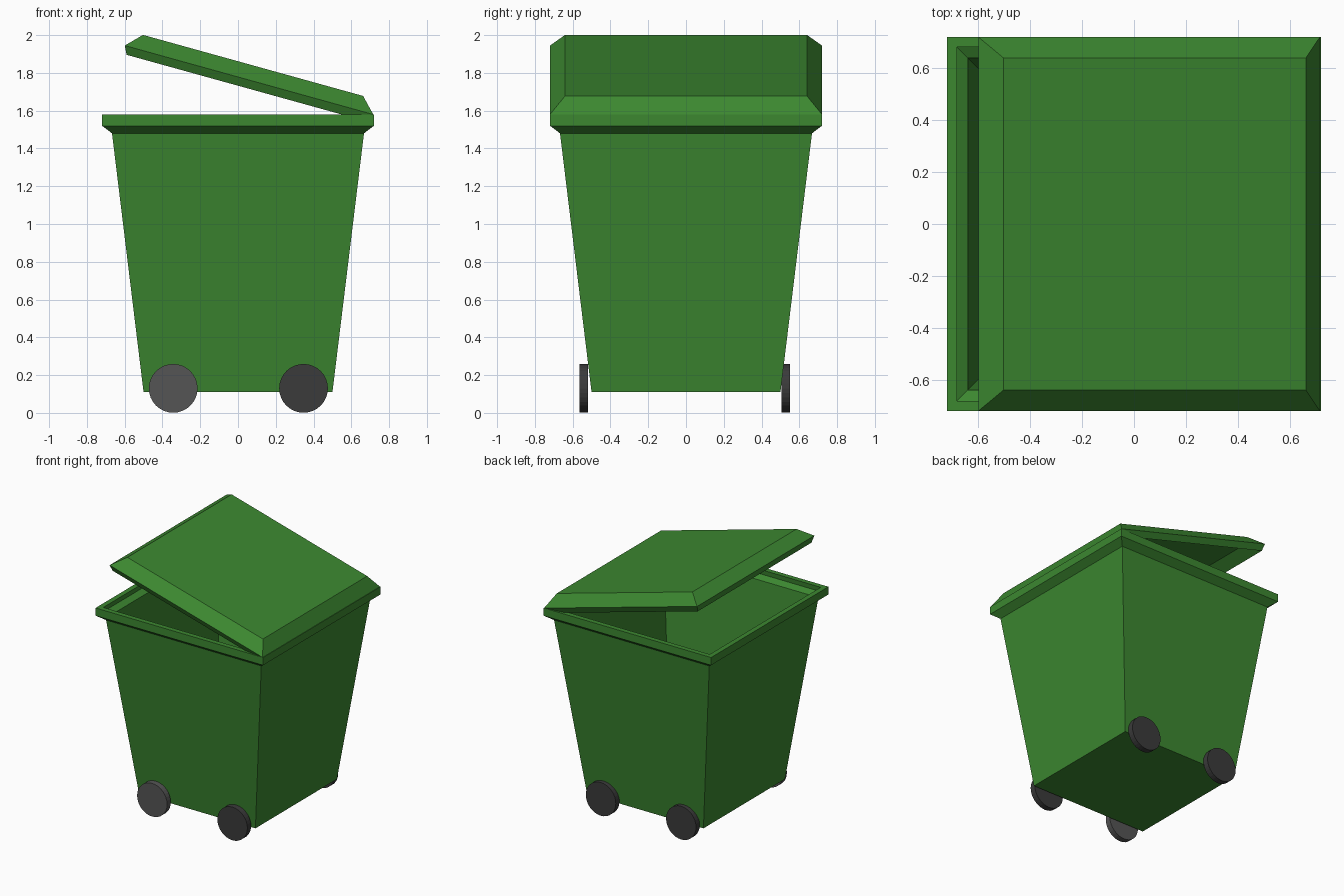
import bpy, bmesh, math

if "Cube" in bpy.data.objects:
    bpy.data.objects.remove(bpy.data.objects["Cube"])


def material(name, rgb):
    m = bpy.data.materials.new(name)
    m.diffuse_color = (*rgb, 1)
    m.use_nodes = True
    m.node_tree.nodes["Principled BSDF"].inputs["Base Color"].default_value = m.diffuse_color
    return m


green = material("green_plastic", (0.045, 0.245, 0.03))
dark = material("dark_rubber", (0.043, 0.043, 0.043))
grey = material("grey_rubber", (0.09, 0.09, 0.09))


def shell(name, rings, cap, thickness):
    """Stack rectangular rings (half_x, half_y, z), cap one end, thicken inward."""
    bm = bmesh.new()
    loops = [[bm.verts.new((sx * hx, sy * hy, z))
              for sx, sy in ((-1, -1), (1, -1), (1, 1), (-1, 1))]
             for hx, hy, z in rings]
    for a, b in zip(loops, loops[1:]):
        for i in range(4):
            j = (i + 1) % 4
            bm.faces.new((a[i], a[j], b[j], b[i]))
    bm.faces.new(loops[0][::-1] if cap == "bottom" else loops[-1])
    mesh = bpy.data.meshes.new(name)
    bm.to_mesh(mesh)
    bm.free()
    ob = bpy.data.objects.new(name, mesh)
    bpy.context.collection.objects.link(ob)
    mesh.materials.append(green)
    mod = ob.modifiers.new("wall", 'SOLIDIFY')
    mod.thickness = thickness
    mod.offset = -1
    return ob


# Tapered bin body with flared rim
shell("bin_body", [(0.5, 0.5, 0.11), (0.667, 0.667, 1.48),
                   (0.72, 0.72, 1.52), (0.72, 0.72, 1.58)], "bottom", 0.055)

# Bevelled lid, propped open about its right edge
tilt = math.radians(15.5)
half = 0.6825
lid = shell("lid", [(half, 0.72, 0), (half - 0.078, 0.64, 0.08)], "top", 0.055)
lid.rotation_euler = (0, tilt, 0)
lid.location = (0.716 - half * math.cos(tilt), 0, 1.58 + half * math.sin(tilt))

# Four wheels outside the front and back walls
for side, y in (("front", -0.542), ("back", 0.528)):
    for hand, x in (("left", -0.343), ("right", 0.347)):
        bpy.ops.mesh.primitive_cylinder_add(
            vertices=32, radius=0.129, depth=0.045,
            location=(x, y, 0.13), rotation=(math.pi / 2, 0, 0))
        wheel = bpy.context.object
        wheel.name = f"{side}_{hand}_wheel"
        first = (side, hand) == ("front", "left")
        wheel.data.materials.append(grey if first else dark)
